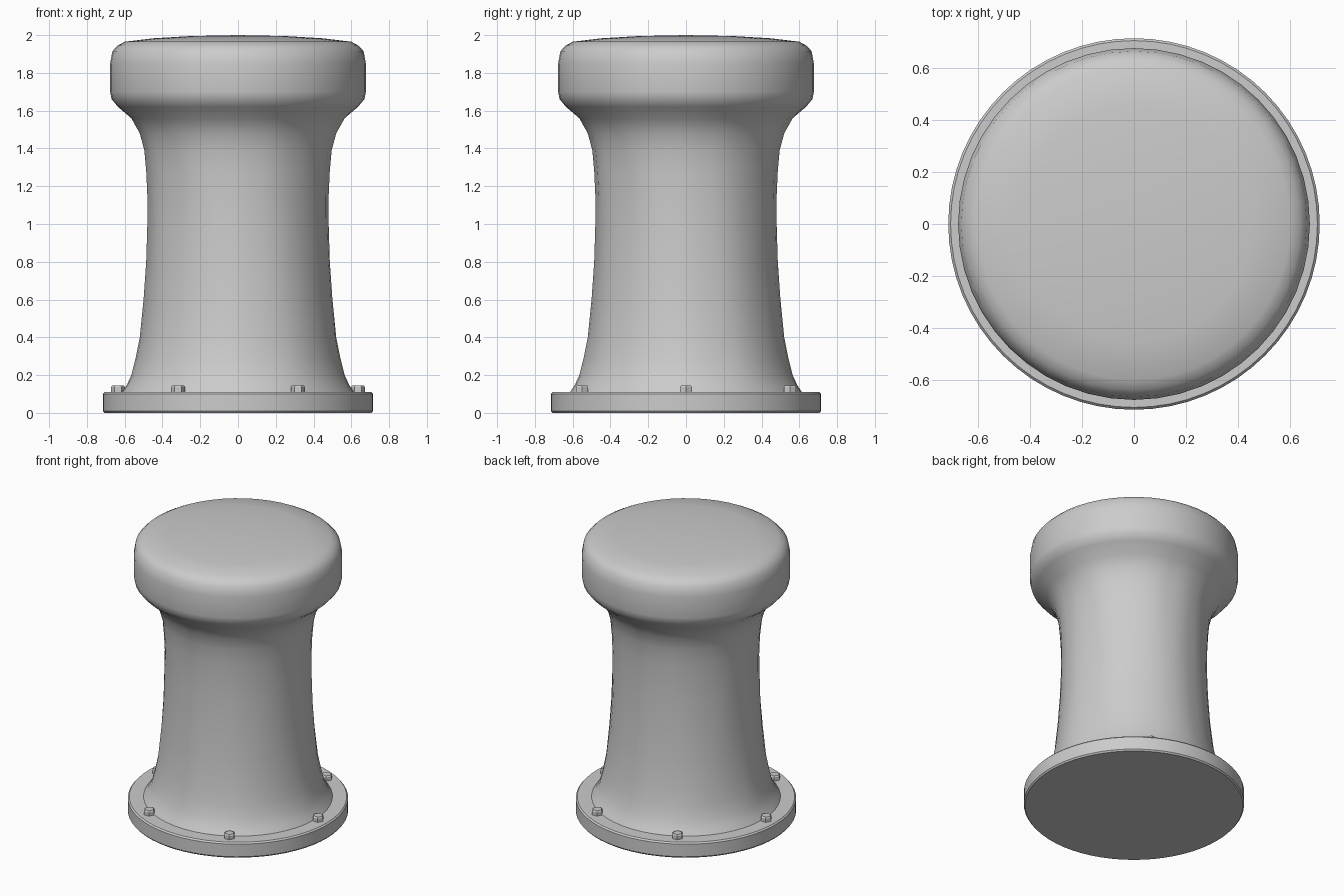
import bpy, bmesh, math, random

if "Cube" in bpy.data.objects:
    bpy.data.objects.remove(bpy.data.objects["Cube"])

random.seed(4)


def lathe(name, profile, segs, dent=None, angle=35):
    """Revolve (radius, z) points around z; zero radius makes a pole."""
    bm = bmesh.new()
    rings = []
    for r, z in profile:
        if r == 0:
            rings.append([bm.verts.new((0, 0, z))])
            continue
        ring = []
        for i in range(segs):
            a = 2 * math.pi * i / segs
            rr = r + (dent(i, z) if dent else 0)
            ring.append(bm.verts.new((rr * math.cos(a), rr * math.sin(a), z)))
        rings.append(ring)
    for lo, hi in zip(rings, rings[1:]):
        for i in range(segs):
            j = (i + 1) % segs
            quad = [lo[i % len(lo)], lo[j % len(lo)], hi[j % len(hi)], hi[i % len(hi)]]
            bm.faces.new(list(dict.fromkeys(quad)))
    bmesh.ops.recalc_face_normals(bm, faces=bm.faces)
    mesh = bpy.data.meshes.new(name)
    bm.to_mesh(mesh)
    bm.free()
    ob = bpy.data.objects.new(name, mesh)
    bpy.context.collection.objects.link(ob)
    bpy.ops.object.select_all(action='DESELECT')
    ob.select_set(True)
    bpy.context.view_layer.objects.active = ob
    bpy.ops.object.shade_smooth_by_angle(angle=math.radians(angle))
    return ob


SEGS = 48


# Hand-worn surface: shallow dents on the shaft, repeated every quarter turn
def dent(i, z):
    if 0.15 < z < 1.6 and i % (SEGS // 4):
        a = 2 * math.pi * i / SEGS
        return (0.004 * (math.cos(8 * a + 2.5 * z) - 1) * 0.5
                - random.uniform(0, 0.003))
    return 0


# Flared shaft and mushroom head in one casting
body = [(0.615, 0.108), (0.59, 0.145), (0.565, 0.2), (0.542, 0.29), (0.52, 0.4),
        (0.5, 0.6), (0.486, 0.8), (0.48, 1.0), (0.48, 1.15), (0.486, 1.28),
        (0.496, 1.39), (0.52, 1.48), (0.565, 1.56), (0.635, 1.62), (0.669, 1.66),
        (0.677, 1.70), (0.677, 1.85), (0.665, 1.915), (0.638, 1.944), (0.60, 1.965),
        (0.45, 1.983), (0.25, 1.995), (0, 2.0)]
lathe("bollard_body", body, SEGS, dent, 60)

# Round base flange with a small bevel
lathe("base_flange", [(0, 0), (0.707, 0), (0.715, 0.01), (0.715, 0.1),
                      (0.706, 0.11), (0, 0.11)], 64)

# Six hexagonal bolt heads
for k in range(6):
    a = k * math.pi / 3
    bolt = lathe(f"bolt_{k + 1}", [(0.037, 0.105), (0.037, 0.136), (0.031, 0.145),
                                   (0, 0.145)], 6, angle=20)
    bolt.location = (0.635 * math.cos(a), 0.635 * math.sin(a), 0)
    bolt.rotation_euler.z = a
